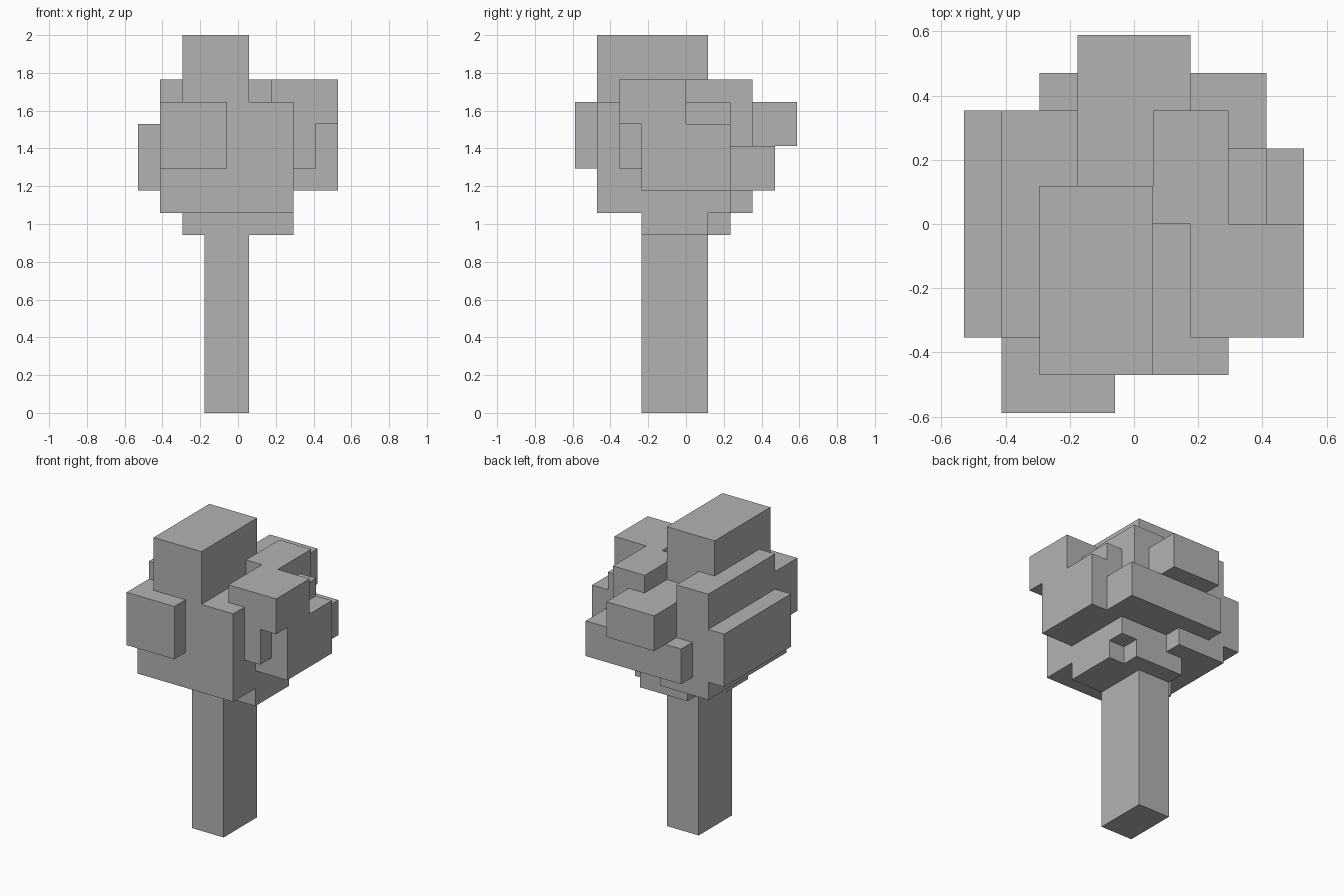
import bpy
import bmesh
from mathutils import Vector

U = 2 / 17                       # one block
OFFSET = Vector((-4.5, -5, 0))   # grid origin, in blocks

cube = bpy.data.objects.get("Cube")
if cube:
    bpy.data.objects.remove(cube, do_unlink=True)

grey = bpy.data.materials.new("plain grey")
grey.use_nodes = True
colour = (0.45, 0.45, 0.45, 1)
grey.diffuse_color = colour
grey.node_tree.nodes["Principled BSDF"].inputs["Base Color"].default_value = colour


def block(x0, x1, y0, y1, z0, z1):
    """All grid cells inside a box."""
    return {(x, y, z) for x in range(x0, x1)
            for y in range(y0, y1) for z in range(z0, z1)}


def build(name, cells, solid):
    """Skin the cells, leaving out faces that touch any solid cell."""
    bm = bmesh.new()
    for cell in cells:
        for axis in range(3):
            for side in (-1, 1):
                n, a, b = Vector(), Vector(), Vector()
                n[axis] = side
                a[(axis + 1) % 3] = 0.5
                b[(axis + 2) % 3] = 0.5 * side
                c = Vector(cell)
                if tuple(int(v) for v in c + n) in solid:
                    continue
                mid = c + Vector((0.5, 0.5, 0.5)) + n / 2 + OFFSET
                corners = (mid - a - b, mid + a - b, mid + a + b, mid - a + b)
                bm.faces.new([bm.verts.new(p * U) for p in corners])
    bmesh.ops.remove_doubles(bm, verts=bm.verts, dist=U / 100)
    bmesh.ops.dissolve_limit(bm, angle_limit=0.01, verts=bm.verts, edges=bm.edges)
    mesh = bpy.data.meshes.new(name)
    bm.to_mesh(mesh)
    bm.free()
    mesh.materials.append(grey)
    obj = bpy.data.objects.new(name, mesh)
    bpy.context.collection.objects.link(obj)


trunk = block(3, 5, 3, 6, 0, 8)

crown = set().union(
    block(2, 5, 1, 6, 9, 17),     # tall top
    block(1, 7, 1, 7, 9, 14),     # main mass
    block(1, 4, 7, 8, 9, 14),     # rear of main mass
    block(3, 7, 7, 8, 10, 14),    # rear filler
    block(1, 3, 2, 8, 9, 15),     # left shoulder
    block(5, 7, 5, 8, 10, 15),    # right rear shoulder
    block(0, 2, 2, 8, 10, 13),    # left ledge
    block(1, 4, 0, 2, 11, 14),    # front bump
    block(6, 9, 2, 5, 13, 15),    # right top slab
    block(7, 8, 2, 7, 11, 14),    # right inner ledge
    block(7, 9, 3, 7, 10, 13),    # right outer ledge
    block(3, 6, 6, 10, 12, 14),   # rear bump
    block(2, 8, 6, 9, 10, 12),    # rear ledge
    block(3, 6, 3, 7, 8, 9),      # lowest leaves
    block(6, 7, 3, 6, 8, 9),
    block(2, 3, 3, 5, 8, 9),
)

solid = trunk | crown
build("trunk", trunk, solid)
build("leaf_crown", crown, solid)
